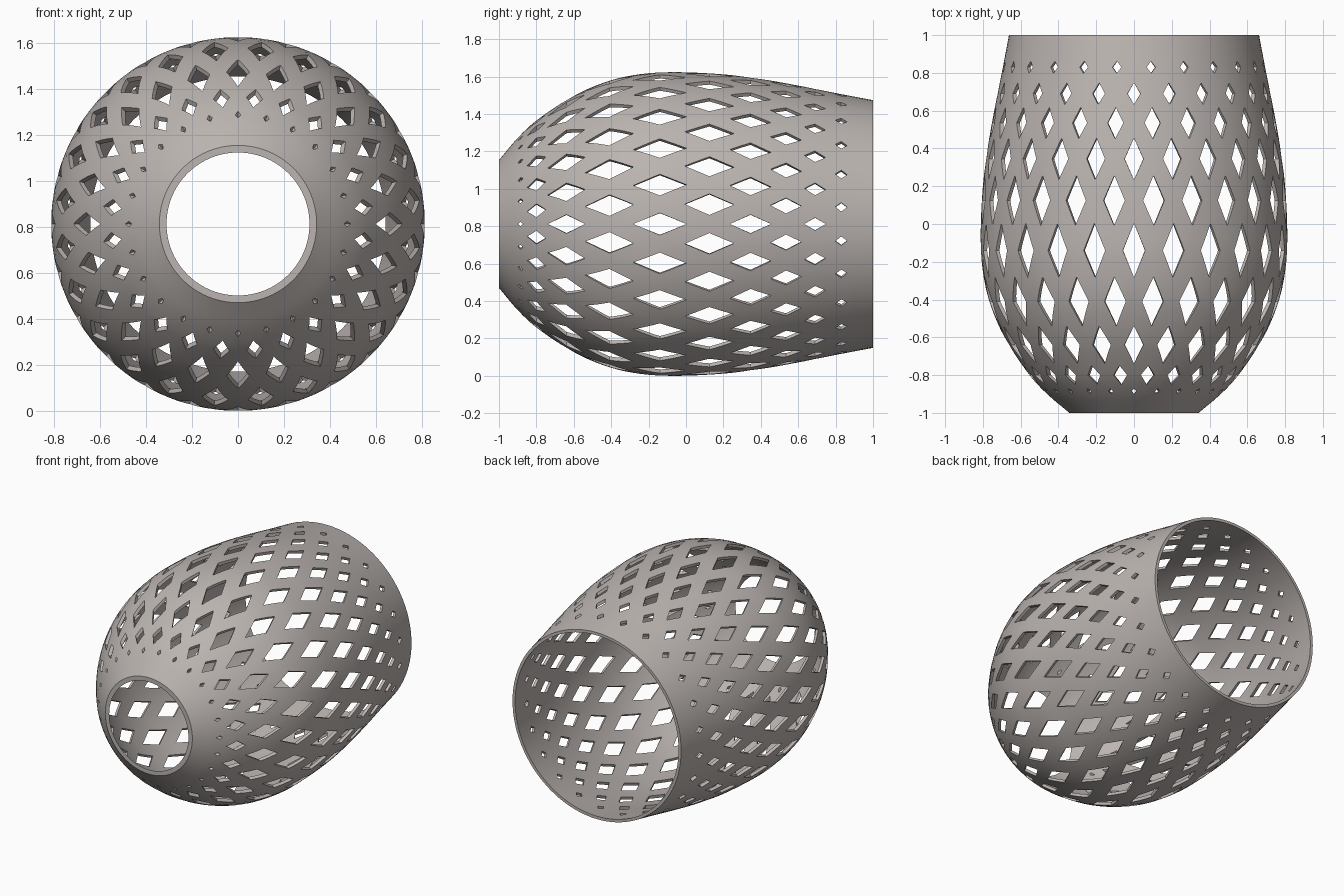
import bpy, bmesh
from math import sin, cos, pi, sqrt

if "Cube" in bpy.data.objects:
    bpy.data.objects.remove(bpy.data.objects["Cube"])

N = 24                 # holes around each row
STEP = 2 * pi / N
CZ = 0.812             # height of the horizontal axis
THICK = 0.02
SUB = 4                # subdivisions along each lattice edge

# Outer profile: (position along y, radius)
PROFILE = [(-1.0, .342), (-.9, .46), (-.8, .553), (-.6, .685), (-.4, .769), (-.2, .807),
           (-.05, .812), (.2, .80), (.4, .775), (.6, .74), (.8, .70), (1.0, .662)]

# Diamond rows: (y centre, half length along y, half width around)
ROWS = [(-.885, .014, .012), (-.80, .05, .036), (-.64, .10, .05), (-.41, .13, .057),
        (-.14, .143, .059), (.125, .132, .057), (.345, .11, .05), (.535, .083, .042),
        (.69, .057, .034), (.83, .032, .024)]


def slope_at(i):
    a, b = PROFILE[max(i - 1, 0)], PROFILE[min(i + 1, len(PROFILE) - 1)]
    return (b[1] - a[1]) / (b[0] - a[0])


def radius(y):
    i = 0
    while i < len(PROFILE) - 2 and y > PROFILE[i + 1][0]:
        i += 1
    (y0, r0), (y1, r1) = PROFILE[i], PROFILE[i + 1]
    h = y1 - y0
    t = (y - y0) / h
    return ((2*t**3 - 3*t*t + 1) * r0 + (t**3 - 2*t*t + t) * h * slope_at(i)
            + (3*t*t - 2*t**3) * r1 + (t**3 - t*t) * h * slope_at(i + 1))


def point(theta, y, r):
    return (r * sin(theta), y, CZ + r * cos(theta))


bm = bmesh.new()


def patch(a, b, c, d, nu, nv):
    """Curved patch between four (angle, y) corners; c == d gives a triangle."""
    grid = []
    for j in range(nv + 1):
        v = j / nv
        row = []
        for i in range(nu + 1):
            u = i / nu
            th, y = [(1 - v) * ((1 - u) * a[k] + u * b[k]) + v * ((1 - u) * d[k] + u * c[k])
                     for k in (0, 1)]
            row.append(bm.verts.new(point(th, y, radius(y))))
        grid.append(row)
    for j in range(nv):
        for i in range(nu):
            bm.faces.new((grid[j][i], grid[j][i + 1], grid[j + 1][i + 1], grid[j + 1][i]))


# Lattice cells, each a diamond frame around a diamond hole
levels = [-.93] + [r[0] for r in ROWS] + [.92]
for i, (y, hl, hw) in enumerate(ROWS):
    shift = 0.5 * (i % 2 == 1)          # row at -0.14 is centred on top
    da = hw / radius(y)
    for k in range(N):
        th = (k + shift) * STEP
        cell = [(th, levels[i]), (th + STEP / 2, y), (th, levels[i + 2]), (th - STEP / 2, y)]
        hole = [(th, y - hl), (th + da, y), (th, y + hl), (th - da, y)]
        for s in range(4):
            e = (s + 1) % 4
            patch(cell[s], cell[e], hole[e], hole[s], SUB, 2)

# Plain bands at both ends
for lvl, row, end, shift in ((levels[0], ROWS[0][0], -1.0, 0.0), (levels[-1], ROWS[-1][0], 1.0, 0.5)):
    for k in range(N):
        a, b = (k + shift) * STEP, (k + shift + 1) * STEP
        mid = ((a + b) / 2, row)
        tri = ((a, lvl), (b, lvl), mid, mid)
        band = ((a, end), (b, end), (b, lvl), (a, lvl))
        if end > 0:
            tri = ((b, lvl), (a, lvl), mid, mid)
            band = ((b, end), (a, end), (a, lvl), (b, lvl))
        patch(*tri, SUB, SUB)
        patch(*band, SUB, 3)

bmesh.ops.remove_doubles(bm, verts=bm.verts, dist=1e-5)

# Inner wall and hole edges, keeping the end rims flat
outer_faces = list(bm.faces)
boundary = [e for e in bm.edges if len(e.link_faces) == 1]
inner = {}
for v in list(bm.verts):
    y = max(-1.0, min(1.0, v.co.y))
    lo, hi = max(-1, y - .005), min(1, y + .005)
    m = (radius(hi) - radius(lo)) / (hi - lo)
    r = radius(y)
    f = (r - THICK * sqrt(1 + m * m)) / r
    inner[v] = bm.verts.new((v.co.x * f, v.co.y, CZ + (v.co.z - CZ) * f))
for f in outer_faces:
    bm.faces.new([inner[v] for v in reversed(f.verts)])
for e in boundary:
    a, b = e.verts
    bm.faces.new((a, b, inner[b], inner[a]))
bmesh.ops.recalc_face_normals(bm, faces=bm.faces)

mesh = bpy.data.meshes.new("lattice_shade")
bm.to_mesh(mesh)
bm.free()
shade = bpy.data.objects.new("lattice_shade", mesh)
bpy.context.collection.objects.link(shade)

# Mottled stone-grey finish, reduced to one colour
mat = bpy.data.materials.new("stone_grey")
mat.diffuse_color = (0.5, 0.46, 0.44, 1)
mat.use_nodes = True
mat.node_tree.nodes["Principled BSDF"].inputs["Base Color"].default_value = mat.diffuse_color
mesh.materials.append(mat)

bpy.context.view_layer.objects.active = shade
shade.select_set(True)
bpy.ops.object.shade_smooth_by_angle(angle=0.6)
